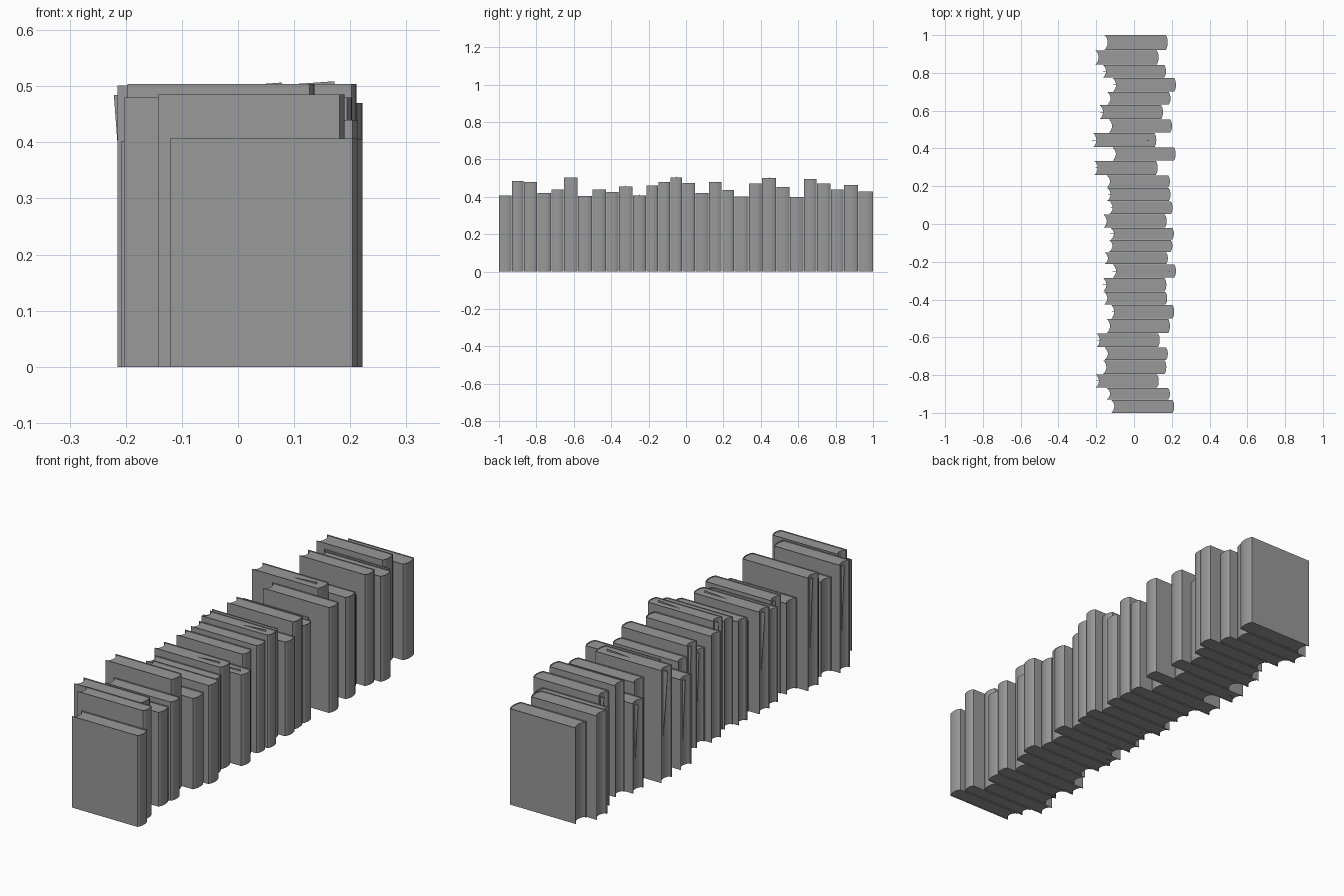
import bpy, bmesh, math, random

if "Cube" in bpy.data.objects:
    bpy.data.objects.remove(bpy.data.objects["Cube"])

random.seed(4)
BOARD = 0.003      # cover thickness
LIP = 0.003        # page inset at top and bottom
BULGE = 0.009      # spine curve depth
HOLLOW = 0.013     # fore-edge curve depth
LENGTH = 0.333     # fore edge to spine
SEG = 6

# right-hand boundary of each book along y, its height, and its spine position in x
ends = [-.929, -.866, -.793, -.719, -.652, -.577, -.500, -.426, -.357, -.283, -.212,
        -.147, -.082, -.018, .052, .123, .194, .260, .337, .407, .484, .556, .632,
        .701, .775, .845, .922, 1.0]
heights = [.407, .485, .480, .420, .440, .504, .405, .440, .425, .455, .406, .460, .480,
           .504, .474, .420, .480, .435, .402, .470, .501, .453, .400, .496, .470, .438,
           .463, .428]
spines = [.213, .190, .131, .171, .179, .136, .190, .213, .176, .171, .222, .179, .203,
          .211, .173, .204, .193, .190, .125, .221, .118, .201, .153, .193, .222, .169,
          .130, .178]
# tilt in degrees of the loose leaf in some books
leaf_tilt = {9: 4, 10: 4, 13: 4, 20: 4.3}
for i in (2, 5, 7, 15, 16, 18, 22, 24, 25):
    leaf_tilt[i] = random.uniform(2, 3.5)

grey = bpy.data.materials.new("book_grey")
grey.diffuse_color = (0.32, 0.32, 0.32, 1)
grey.use_nodes = True
grey.node_tree.nodes["Principled BSDF"].inputs["Base Color"].default_value = grey.diffuse_color


def arc(x, y0, y1, depth, power=2):
    """Shallow bow from y0 to y1, swelling towards +x."""
    pts = []
    for k in range(SEG + 1):
        t = k / SEG
        pts.append((x + depth * (1 - abs(2 * t - 1) ** power), y0 + (y1 - y0) * t))
    return pts


def extrude_profile(name, pts, z0, z1):
    bm = bmesh.new()
    face = bm.faces.new([bm.verts.new((x, y, z0)) for x, y in pts])
    ext = bmesh.ops.extrude_face_region(bm, geom=[face])
    verts = [v for v in ext["geom"] if isinstance(v, bmesh.types.BMVert)]
    bmesh.ops.translate(bm, verts=verts, vec=(0, 0, z1 - z0))
    bmesh.ops.recalc_face_normals(bm, faces=bm.faces)
    mesh = bpy.data.meshes.new(name)
    bm.to_mesh(mesh)
    bm.free()
    mesh.materials.append(grey)
    obj = bpy.data.objects.new(name, mesh)
    bpy.context.collection.objects.link(obj)
    return obj


def make_book(i, y0, y1, h, spine):
    x0, x1 = spine - LENGTH, spine - BULGE
    a, b = y0 + BOARD, y1 - BOARD
    # cover: two boards joined by a rounded spine
    outer = [(x0, y0)] + arc(x1, y0, y1, BULGE, 2.5) + [(x0, y1)]
    inner = [(x0, b)] + arc(x1 - BOARD, a, b, BULGE, 2.5)[::-1] + [(x0, a)]
    extrude_profile(f"book_cover_{i + 1}", outer + inner, 0, h)
    # page block with hollow fore edge
    pages = arc(x1 - BOARD, a, b, BULGE, 2.5) + arc(x0 + LIP, a, b, HOLLOW)[::-1]
    extrude_profile(f"book_pages_{i + 1}", pages, LIP, h - LIP)
    # loose leaf slipping out of the pages
    if i in leaf_tilt:
        w, t = 0.15, 0.0012
        lh = h / 2 - (0.008 if leaf_tilt[i] >= 4 else 0.014)
        leaf = extrude_profile(f"loose_leaf_{i + 1}",
                               [(-w, -t), (w, -t), (w, t), (-w, t)], -lh, lh)
        leaf.location = ((x0 + spine) / 2 - 0.005, (y0 + y1) / 2, h / 2 + 0.003)
        leaf.rotation_euler.y = -math.radians(leaf_tilt[i])


start = -1.0
for i, (end, h, spine) in enumerate(zip(ends, heights, spines)):
    gap = 0.0 if i == len(ends) - 1 else 0.003
    make_book(i, start, end - gap, h, spine)
    start = end
